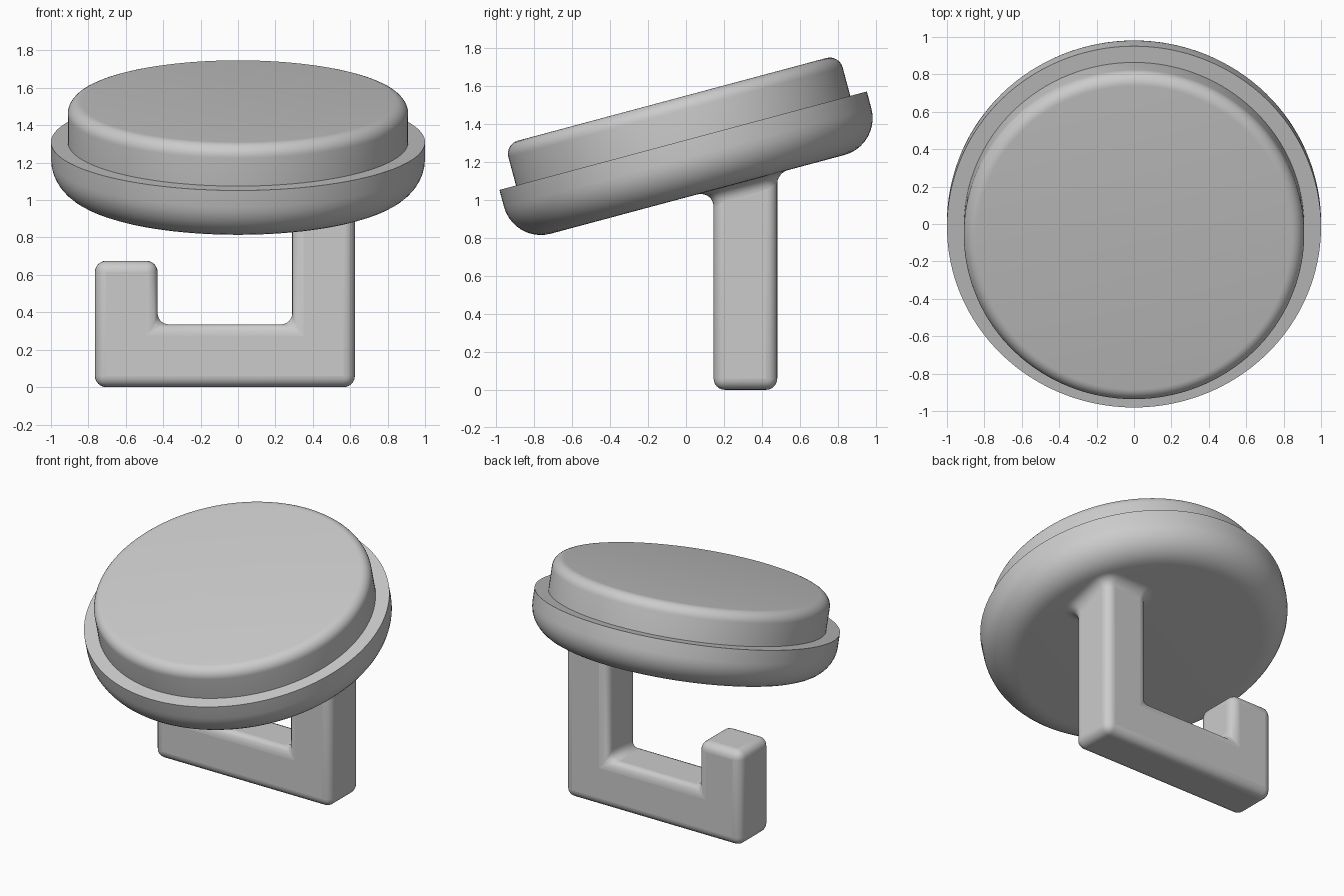
import bpy, bmesh
from math import radians, sin, cos, tan, pi

if "Cube" in bpy.data.objects:
    bpy.data.objects.remove(bpy.data.objects["Cube"])

TILT = radians(15)
DEPTH = 0.292                # thickness of the lower disc
PIVOT_Y, PIVOT_Z = -0.015, 1.31

grey = bpy.data.materials.new("plain grey")
grey.use_nodes = True
GREY = (0.6, 0.6, 0.6, 1)
grey.diffuse_color = GREY
grey.node_tree.nodes["Principled BSDF"].inputs["Base Color"].default_value = GREY


def finish(name, bm):
    bmesh.ops.recalc_face_normals(bm, faces=bm.faces)
    mesh = bpy.data.meshes.new(name)
    bm.to_mesh(mesh)
    bm.free()
    obj = bpy.data.objects.new(name, mesh)
    bpy.context.collection.objects.link(obj)
    mesh.materials.append(grey)
    return obj


def smooth(obj):
    bpy.ops.object.select_all(action='DESELECT')
    obj.select_set(True)
    bpy.context.view_layer.objects.active = obj
    bpy.ops.object.shade_smooth_by_angle(angle=radians(35))


def arc(cx, cz, r, start, end, steps=10):
    angles = [radians(start + (end - start) * i / steps) for i in range(steps + 1)]
    return [(cx + r * cos(a), cz + r * sin(a)) for a in angles]


# Tilted stepped disc, turned from a half profile
def turned(name, profile, segments=128):
    bm = bmesh.new()
    verts = [bm.verts.new((r, 0, z)) for r, z in profile]
    edges = [bm.edges.new(pair) for pair in zip(verts, verts[1:])]
    bmesh.ops.spin(bm, geom=verts + edges, axis=(0, 0, 1), cent=(0, 0, 0),
                   angle=2 * pi, steps=segments)
    bmesh.ops.remove_doubles(bm, verts=bm.verts, dist=0.0001)
    return finish(name, bm)


profile = [(0, -DEPTH)]
profile += arc(0.8, 0.2 - DEPTH, 0.2, -90, 0)       # rounded underside
profile += [(1, 0), (0.91, 0)]                      # step
profile += arc(0.84, 0.155, 0.07, 0, 90, 8)         # rounded top edge
profile += [(0, 0.225)]
disc = turned("stepped_disc", profile)
disc.rotation_euler.x = TILT
disc.location = (0, PIVOT_Y, PIVOT_Z)
smooth(disc)

# Square-section hook with rounded edges
Y0, Y1 = 0.145, 0.48
X0, X1 = 0.29, 0.625
outline = [(-0.765, 0), (X1, 0), (X1, 1.25), (X0, 1.25),
           (X0, 0.335), (-0.43, 0.335), (-0.43, 0.675), (-0.765, 0.675)]
bm = bmesh.new()
face = bm.faces.new([bm.verts.new((x, Y0, z)) for x, z in outline])
grown = bmesh.ops.extrude_face_region(bm, geom=[face], use_keep_orig=True)
for v in grown["geom"]:
    if isinstance(v, bmesh.types.BMVert):
        v.co.y = Y1
hook = finish("hook", bm)
bevel = hook.modifiers.new("rounded edges", 'BEVEL')
bevel.width = 0.06
bevel.segments = 6
smooth(hook)


# Flared collar blending the post into the underside
def underside(y):
    return PIVOT_Z + (y - PIVOT_Y) * tan(TILT) - DEPTH / cos(TILT)


corner = 0.06
section = []                 # (x, y, outward x, outward y) around the post
for cx, cy, start in ((X1 - corner, Y1 - corner, 0), (X0 + corner, Y1 - corner, 90),
                      (X0 + corner, Y0 + corner, 180), (X1 - corner, Y0 + corner, 270)):
    for i in range(7):
        a = radians(start + 15 * i)
        section.append((cx + corner * cos(a), cy + corner * sin(a), cos(a), sin(a)))

bm = bmesh.new()
rings = []
STEPS = 8
for k in range(STEPS + 1):
    s = k / STEPS
    total = (1 - s) ** 2 + 1.4 * s * (1 - s) + s * s
    out, drop = s * s / total, (1 - s) ** 2 / total
    ring = []
    for x, y, nx, ny in section:
        reach = 0.072 - 0.018 * ny
        px, py = x + nx * reach * out, y + ny * reach * out
        ring.append(bm.verts.new((px, py, underside(py) - reach * drop)))
    rings.append(ring)
for low, high in zip(rings, rings[1:]):
    for i in range(len(low)):
        j = (i + 1) % len(low)
        bm.faces.new((low[i], low[j], high[j], high[i]))
# Close both ends, the caps lie inside the post and against the disc
bm.faces.new(rings[0])
bm.faces.new(rings[-1])
smooth(finish("post_collar", bm))
